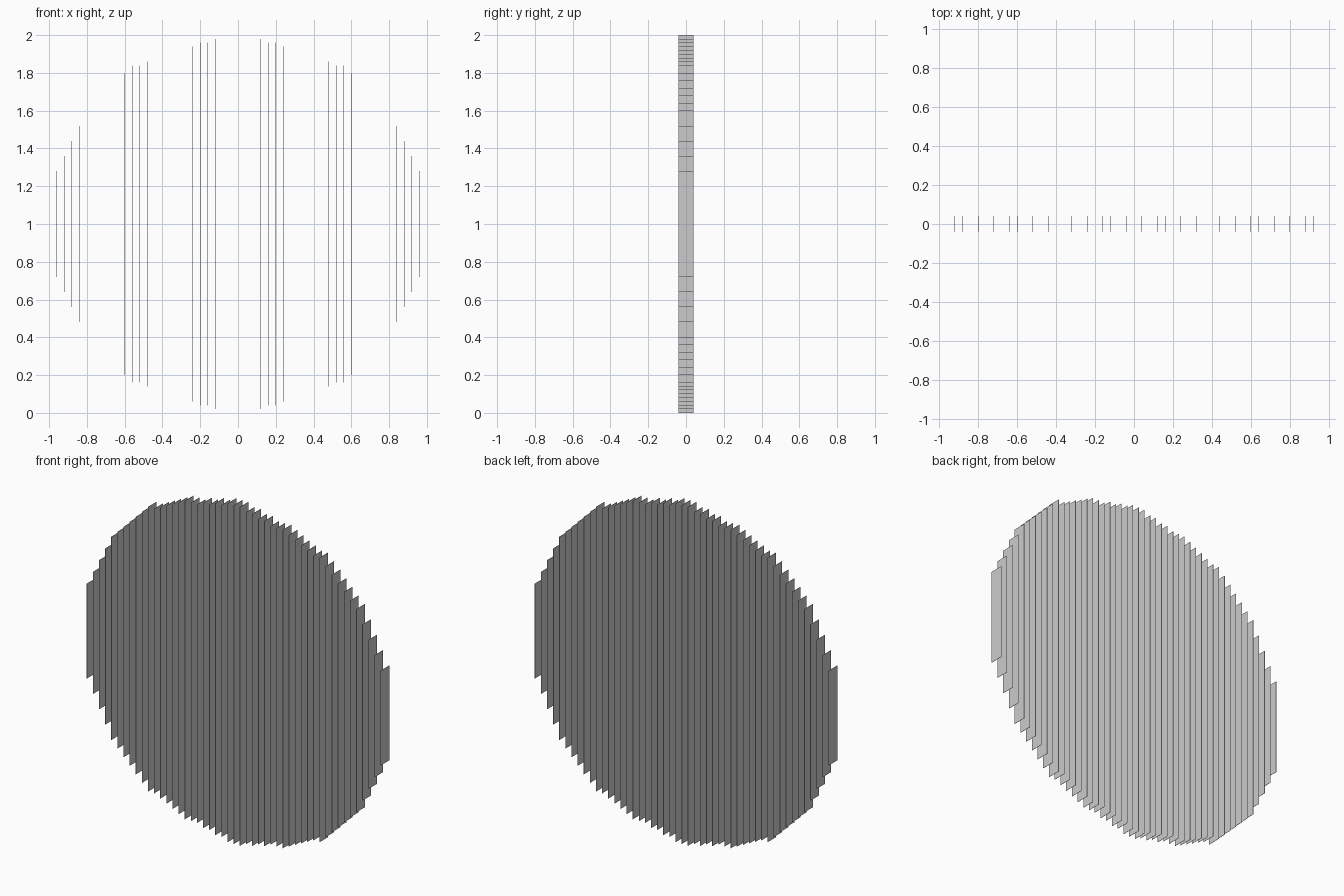
import bpy
import bmesh
from mathutils import Matrix

if "Cube" in bpy.data.objects:
    bpy.data.objects.remove(bpy.data.objects["Cube"])

STEP = 0.04      # spacing between slats
DEPTH = 0.08     # front to back size of each slat
THICK = 0.0014   # slat thickness
# half heights in grid steps, from the middle slat outward
HALF = [25, 25, 24.5, 24.5, 24, 24, 23.5, 23.5, 23.5, 23, 22.5, 22, 21.5, 21, 21,
        20, 19, 18, 17, 16, 15, 13, 11, 9, 7]


def slat(bm, x, half):
    """Upright paper-thin strip facing sideways, centred on z = 1."""
    size = Matrix.Diagonal((THICK, DEPTH, 2 * half, 1))
    bmesh.ops.create_cube(bm, size=1, matrix=Matrix.Translation((x, 0, 1)) @ size)


# Disc made of parallel slats, mirrored about the middle
bm = bmesh.new()
last = len(HALF) - 1
for k in range(-last, last + 1):
    slat(bm, k * STEP, HALF[abs(k)] * STEP)

mesh = bpy.data.meshes.new("slatted_disc")
bm.to_mesh(mesh)
bm.free()
disc = bpy.data.objects.new("slatted_disc", mesh)
bpy.context.collection.objects.link(disc)
